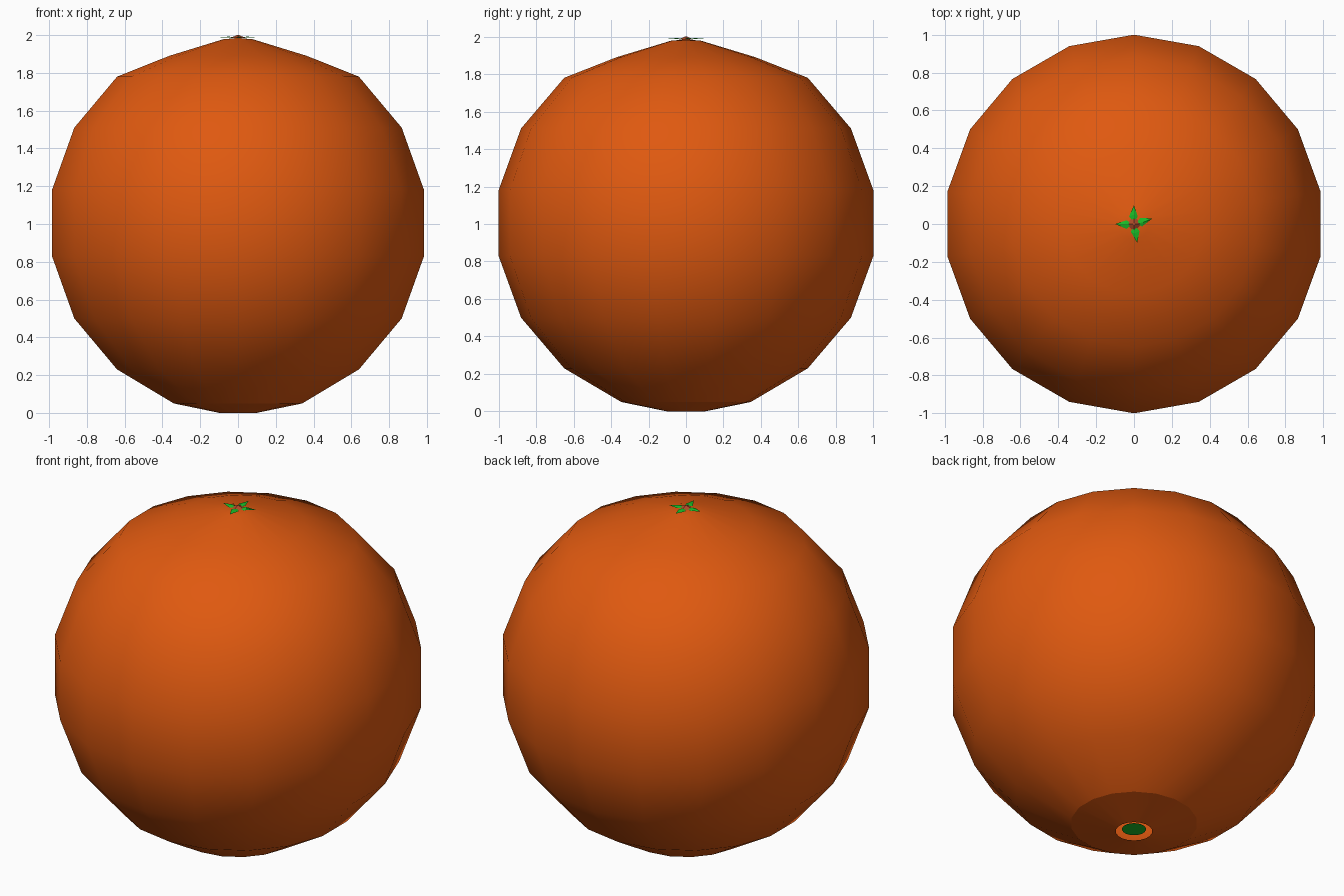
import bpy, bmesh
from math import sin, cos, pi, radians
from mathutils import Vector

cube = bpy.data.objects.get("Cube")
if cube:
    bpy.data.objects.remove(cube, do_unlink=True)


def material(name, rgb):
    mat = bpy.data.materials.new(name)
    mat.use_nodes = True
    mat.diffuse_color = (*rgb, 1)
    mat.node_tree.nodes["Principled BSDF"].inputs["Base Color"].default_value = (*rgb, 1)
    return mat


orange = material("orange peel", (0.74, 0.10, 0.005))
green = material("leaf green", (0.01, 0.5, 0.02))
brown = material("stem brown", (0.42, 0.07, 0.02))


def finish(name, bm, mat, smooth=False):
    mesh = bpy.data.meshes.new(name)
    for f in bm.faces:
        f.smooth = smooth
    bm.to_mesh(mesh)
    bm.free()
    mesh.materials.append(mat)
    obj = bpy.data.objects.new(name, mesh)
    bpy.context.collection.objects.link(obj)
    return obj


# Fruit: turned profile with 18 sides, open underneath
SIDES = 18
profile = [(0.10, 0), (0.345, 0.05), (0.65, 0.23), (0.88, 0.5), (1, 0.83), (1, 1.18),
           (0.88, 1.51), (0.65, 1.78), (0.37, 1.89), (0.08, 1.978)]
bm = bmesh.new()
rings = []
for r, z in profile:
    rings.append([bm.verts.new((r * sin(2 * pi * i / SIDES), -r * cos(2 * pi * i / SIDES), z))
                  for i in range(SIDES)])
for low, high in zip(rings, rings[1:]):
    for i in range(SIDES):
        j = (i + 1) % SIDES
        bm.faces.new((low[i], low[j], high[j], high[i]))
tip = bm.verts.new((0, 0, 1.985))
for i in range(SIDES):
    bm.faces.new((rings[-1][i], rings[-1][(i + 1) % SIDES], tip))
# Crisp rim around the flattened underside
for i in range(SIDES):
    bm.edges.get((rings[1][i], rings[1][(i + 1) % SIDES])).smooth = False
finish("fruit", bm, orange, True)

# Green disc set just inside the bottom opening
bm = bmesh.new()
bmesh.ops.create_circle(bm, cap_ends=True, segments=SIDES, radius=0.066)
bmesh.ops.reverse_faces(bm, faces=bm.faces)
bmesh.ops.translate(bm, verts=bm.verts, vec=(0, 0, 0.013))
finish("bottom_disc", bm, green)

# Calyx: four skewed pointed leaves, folded along the middle
for n, (angle, skew) in enumerate([(90, 0), (10, 0.012), (-85, 0.008), (180, 0)]):
    a = radians(angle)
    out, side = Vector((cos(a), sin(a), 0)), Vector((-sin(a), cos(a), 0))

    def point(r, s, z):
        return out * r + side * s + Vector((0, 0, z))

    bm = bmesh.new()
    base, left, right, mid, end = [bm.verts.new(p) for p in (
        point(0.005, 0, 1.988), point(0.04, 0.026, 1.986), point(0.04, -0.02, 1.986),
        point(0.05, 0, 1.992), point(0.1, skew, 1.988))]
    for tri in ((base, mid, left), (base, right, mid), (mid, end, left), (mid, right, end)):
        bm.faces.new(tri)
    bmesh.ops.solidify(bm, geom=bm.faces[:], thickness=0.002)
    finish(f"calyx_leaf_{n + 1}", bm, green)

# Small four-sided stem tip
bm = bmesh.new()
bmesh.ops.create_cone(bm, cap_ends=True, segments=4, radius1=0.042, radius2=0.006, depth=0.016)
bmesh.ops.translate(bm, verts=bm.verts, vec=(0, 0, 1.992))
finish("stem", bm, brown)
